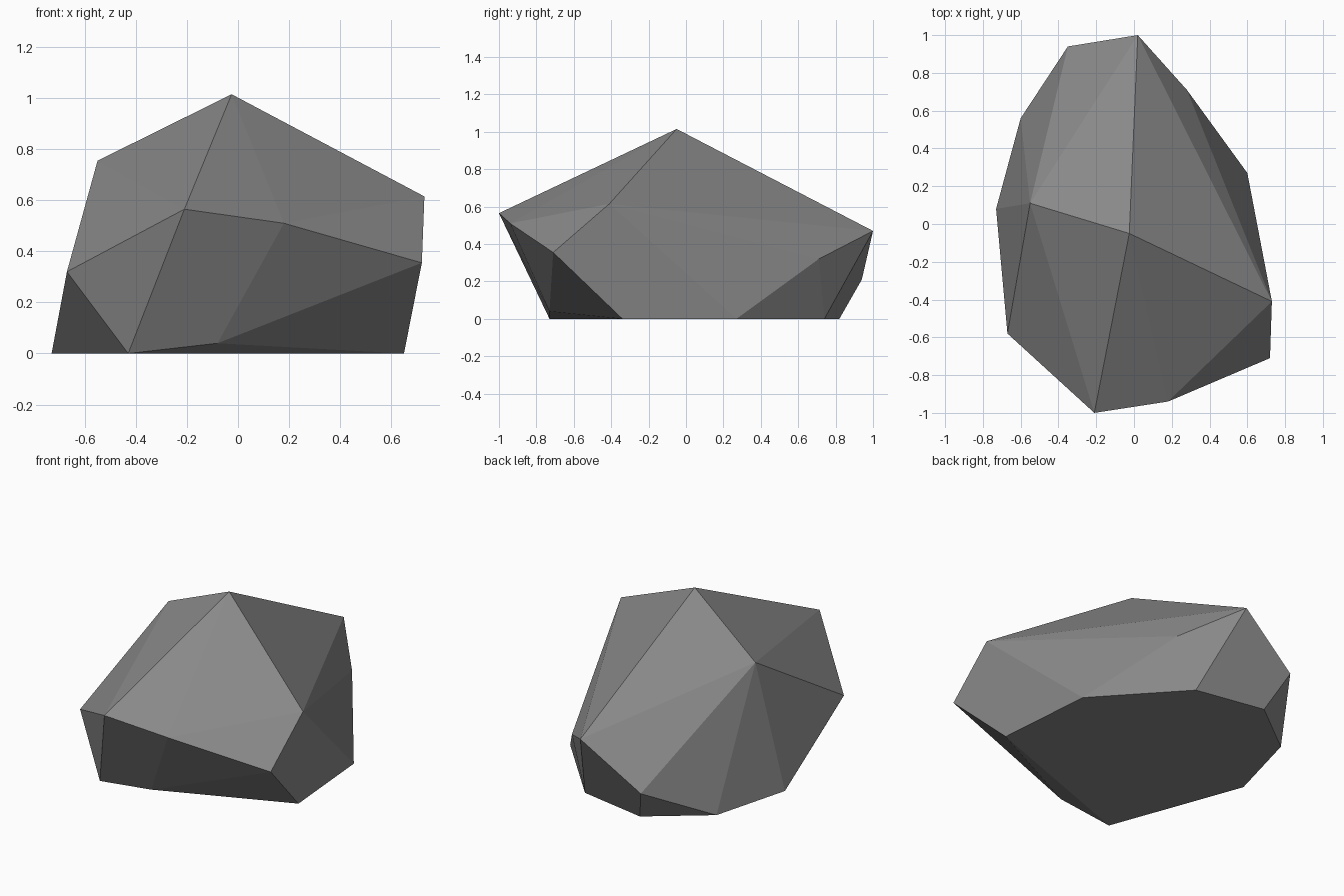
import bpy
import bmesh

if "Cube" in bpy.data.objects:
    bpy.data.objects.remove(bpy.data.objects["Cube"])

# Key corners of the boulder, grouped by level (x, y, z)
ground_ring = [(-0.73, 0.08, 0), (-0.43, -0.73, 0), (-0.08, -0.73, 0.04), (0.65, -0.34, 0),
               (0.60, 0.27, 0), (0.17, 0.74, 0), (-0.26, 0.82, 0), (-0.60, 0.56, 0)]
shoulder_ring = [(-0.67, -0.58, 0.32), (-0.21, -1.0, 0.565), (0.18, -0.94, 0.51),
                 (0.72, -0.71, 0.355), (0.73, -0.41, 0.615), (0.28, 0.71, 0.32),
                 (0.02, 1.0, 0.47), (-0.35, 0.94, 0.21)]
crown = [(-0.55, 0.11, 0.755), (-0.025, -0.05, 1.015)]

# Boulder: flat-faceted convex skin around the corners
bm = bmesh.new()
for co in ground_ring + shoulder_ring + crown:
    bm.verts.new(co)
bmesh.ops.convex_hull(bm, input=bm.verts[:])
bmesh.ops.recalc_face_normals(bm, faces=bm.faces[:])
mesh = bpy.data.meshes.new("boulder")
bm.to_mesh(mesh)
bm.free()

# Single plain stone colour
stone = bpy.data.materials.new("stone grey")
stone.diffuse_color = (0.25, 0.25, 0.25, 1)
stone.use_nodes = True
stone.node_tree.nodes["Principled BSDF"].inputs["Base Color"].default_value = stone.diffuse_color
mesh.materials.append(stone)

boulder = bpy.data.objects.new("boulder", mesh)
bpy.context.collection.objects.link(boulder)
